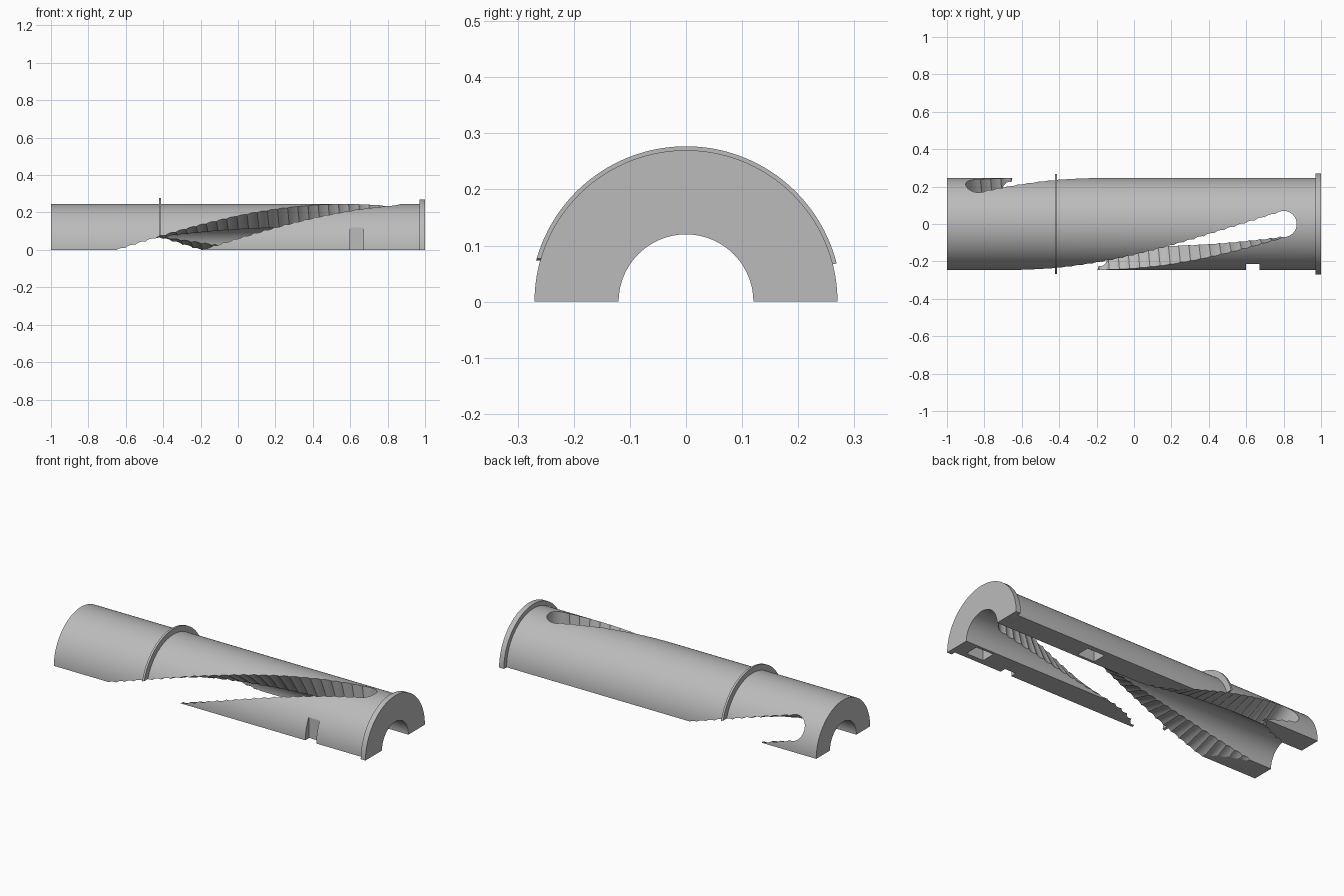
import bpy, bmesh
from math import pi, radians, sin, cos
from mathutils import Matrix, Vector

cube = bpy.data.objects.get("Cube")
if cube:
    bpy.data.objects.remove(cube, do_unlink=True)

BODY_R, BORE_R, RING_R, FLANGE_R, SLOT_R = 0.245, 0.12, 0.277, 0.27, 0.07
RING_X, RING_HALF = -0.417, 0.006
STEPS = 72
HOLES = 30

grey = bpy.data.materials.new("plain_grey")
grey.use_nodes = True
colour = (0.5, 0.5, 0.5, 1)
grey.diffuse_color = colour
grey.node_tree.nodes["Principled BSDF"].inputs["Base Color"].default_value = colour


def make_object(name, bm):
    bmesh.ops.recalc_face_normals(bm, faces=bm.faces)
    mesh = bpy.data.meshes.new(name)
    bm.to_mesh(mesh)
    bm.free()
    obj = bpy.data.objects.new(name, mesh)
    bpy.context.collection.objects.link(obj)
    mesh.materials.append(grey)
    return obj


def add_box(bm, low, high):
    low, high = Vector(low), Vector(high)
    matrix = Matrix.Translation((low + high) / 2) @ Matrix.Diagonal((*(high - low), 1))
    bmesh.ops.create_cube(bm, size=1, matrix=matrix)


def cut(target, bm):
    cutter = make_object("cutter", bm)
    cutter.hide_render = True
    mod = target.modifiers.new("cut", "BOOLEAN")
    mod.operation = "DIFFERENCE"
    mod.solver = "MANIFOLD"
    mod.object = cutter
    bpy.ops.object.modifier_apply(modifier=mod.name)
    bpy.data.objects.remove(cutter, do_unlink=True)


# Half tube with thin ring and end flange, revolved half a turn about x
profile = [(-1, BORE_R), (-1, BODY_R),
           (RING_X - RING_HALF, BODY_R), (RING_X - RING_HALF, RING_R),
           (RING_X + RING_HALF, RING_R), (RING_X + RING_HALF, BODY_R),
           (0.97, BODY_R), (0.97, FLANGE_R), (1, FLANGE_R), (1, BORE_R)]
bm = bmesh.new()
sections = []
for i in range(STEPS + 1):
    a = pi * i / STEPS
    sections.append([bm.verts.new((x, r * cos(a), r * sin(a))) for x, r in profile])
for near, far in zip(sections, sections[1:]):
    for j in range(len(profile)):
        k = (j + 1) % len(profile)
        bm.faces.new((near[j], near[k], far[k], far[j]))
bm.faces.new(sections[0])
bm.faces.new(sections[-1])
tube = make_object("half_tube", bm)

bpy.ops.object.select_all(action="DESELECT")
bpy.context.view_layer.objects.active = tube
tube.select_set(True)

# Spiral slot: a row of holes drilled across the axis, turning as they advance
for i in range(HOLES + 1):
    t = i / HOLES
    matrix = (Matrix.Translation((-0.83 + 1.63 * t, 0, 0))
              @ Matrix.Rotation(radians(-60 - 120 * t), 4, "X"))
    bm = bmesh.new()
    bmesh.ops.create_cone(bm, cap_ends=True, segments=32, radius1=SLOT_R,
                          radius2=SLOT_R, depth=0.8, matrix=matrix)
    cut(tube, bm)

# Side notch and two locating pockets in the flat face
bm = bmesh.new()
add_box(bm, (0.6, -0.4, -0.1), (0.67, -0.21, 0.12))
for x, y in ((0.865, -0.175), (0.43, 0.175)):
    add_box(bm, (x - 0.055, y - 0.04, -0.1), (x + 0.055, y + 0.04, 0.06))
cut(tube, bm)

bpy.ops.object.shade_smooth_by_angle(angle=radians(20))
